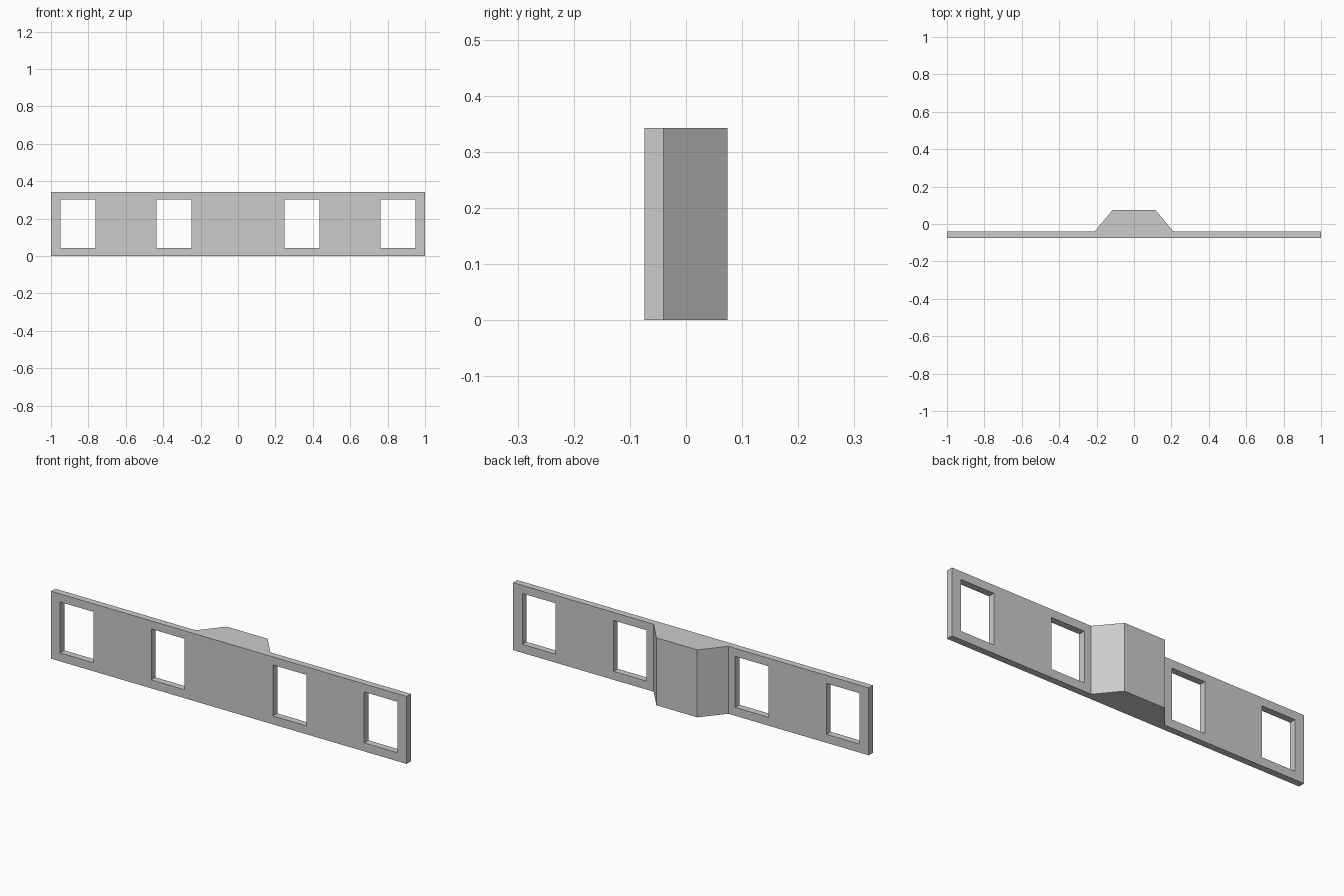
import bpy
import bmesh

cube = bpy.data.objects.get("Cube")
if cube:
    bpy.data.objects.remove(cube, do_unlink=True)

HEIGHT = 0.343
FRONT, PLATE_BACK, BUMP_BACK = -0.074, -0.04, 0.074

grey = bpy.data.materials.new("plain grey")
grey.use_nodes = True
colour = (0.6, 0.6, 0.6, 1)
grey.diffuse_color = colour
grey.node_tree.nodes["Principled BSDF"].inputs["Base Color"].default_value = colour


def prism(name, outline, z0, z1):
    """Extrude a plan outline from z0 up to z1."""
    bm = bmesh.new()
    base = bm.faces.new([bm.verts.new((x, y, z0)) for x, y in outline])
    top = bmesh.ops.extrude_face_region(bm, geom=[base])["geom"]
    verts = [v for v in top if isinstance(v, bmesh.types.BMVert)]
    bmesh.ops.translate(bm, verts=verts, vec=(0, 0, z1 - z0))
    bmesh.ops.recalc_face_normals(bm, faces=bm.faces)
    mesh = bpy.data.meshes.new(name)
    bm.to_mesh(mesh)
    bm.free()
    mesh.materials.append(grey)
    obj = bpy.data.objects.new(name, mesh)
    bpy.context.collection.objects.link(obj)
    return obj


# Wall panel with the tapered block on its back
half = [(1, FRONT), (1, PLATE_BACK), (0.21, PLATE_BACK), (0.115, BUMP_BACK)]
panel = prism("wall_panel", half + [(-x, y) for x, y in reversed(half)], 0, HEIGHT)

# Window openings, mirrored left and right
for side, word in ((1, "left"), (-1, "right")):
    for place, x0, x1 in (("inner", 0.249, 0.436), ("outer", 0.762, 0.949)):
        corners = [(side * x0, -0.2), (side * x1, -0.2), (side * x1, 0.2), (side * x0, 0.2)]
        cutter = prism(f"{word}_{place}_window_cutter", corners, 0.043, 0.302)
        cutter.hide_render = True
        cutter.hide_set(True)
        cutter.display_type = 'WIRE'
        cut = panel.modifiers.new(f"{word} {place} window", 'BOOLEAN')
        cut.operation = 'DIFFERENCE'
        cut.solver = 'EXACT'
        cut.object = cutter

# Bake the openings and drop the cutters
bpy.context.view_layer.update()
baked = bpy.data.meshes.new_from_object(panel.evaluated_get(bpy.context.evaluated_depsgraph_get()))
panel.modifiers.clear()
panel.data = baked
for obj in [o for o in bpy.data.objects if o.name.endswith("_window_cutter")]:
    bpy.data.objects.remove(obj, do_unlink=True)
